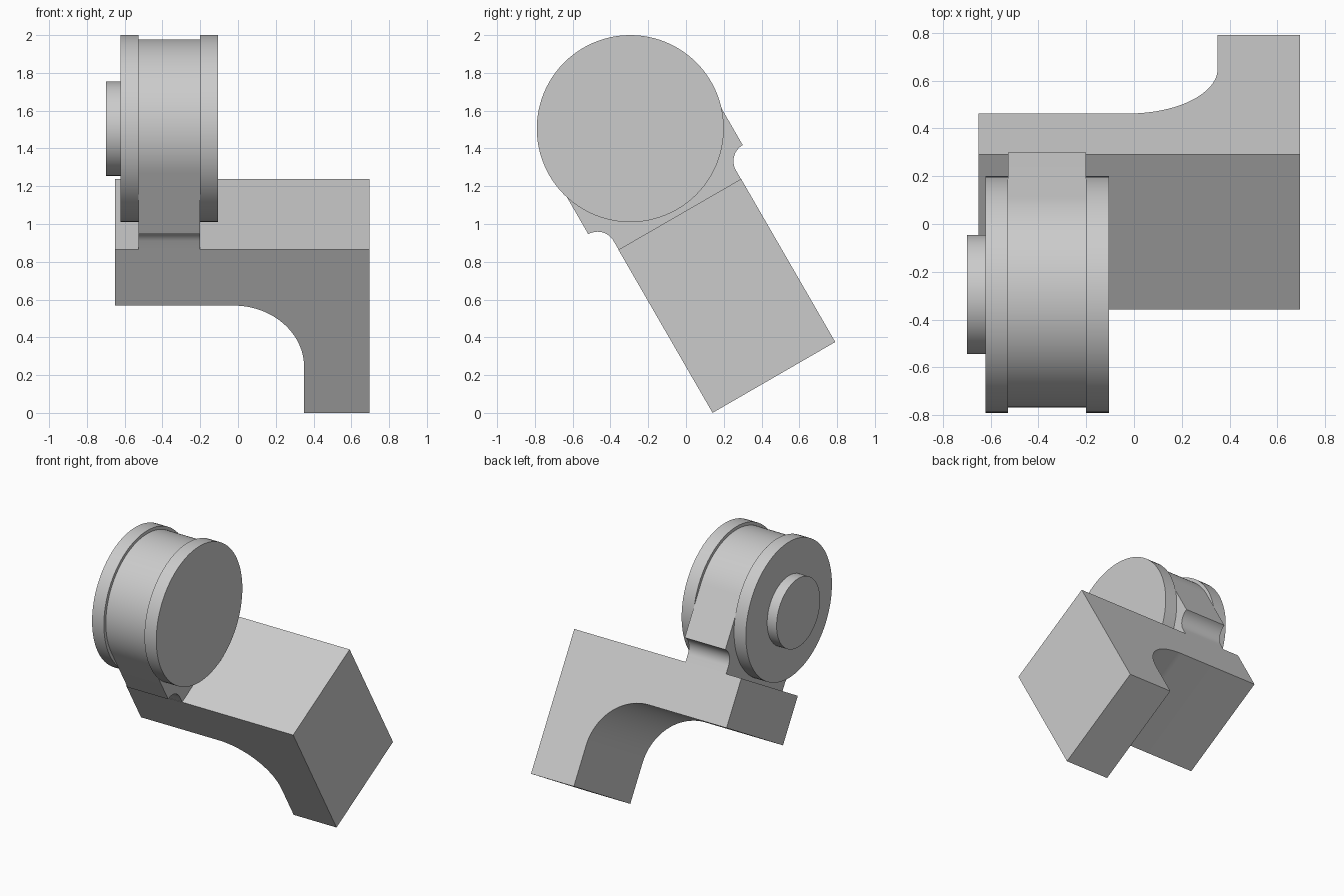
import bpy, bmesh
from math import sin, cos, radians
from mathutils import Matrix, Vector

if "Cube" in bpy.data.objects:
    bpy.data.objects.remove(bpy.data.objects["Cube"], do_unlink=True)

grey = bpy.data.materials.new("plain grey")
grey.use_nodes = True
grey.diffuse_color = (0.6, 0.6, 0.6, 1)
grey.node_tree.nodes["Principled BSDF"].inputs["Base Color"].default_value = (0.6, 0.6, 0.6, 1)

# The whole part leans 30 degrees; its local origin is the wheel centre
TILT = Matrix.Translation((0, -0.295, 1.505)) @ Matrix.Rotation(radians(30), 4, 'X')


def arc(cx, cy, r, start, end, n=24):
    angles = [radians(start + (end - start) * i / n) for i in range(n + 1)]
    return [(cx + r * cos(a), cy + r * sin(a)) for a in angles]


def prism(name, profile, along, a, b):
    """Extrude a 2D profile along local x (profile y,z) or local y (profile x,z)."""
    bm = bmesh.new()
    if along == 'X':
        pts, move = [(a, p, q) for p, q in profile], Vector((b - a, 0, 0))
    else:
        pts, move = [(p, a, q) for p, q in profile], Vector((0, b - a, 0))
    face = bm.faces.new([bm.verts.new(p) for p in pts])
    new = bmesh.ops.extrude_face_region(bm, geom=[face], use_keep_orig=True)["geom"]
    bmesh.ops.translate(bm, vec=move, verts=[v for v in new if isinstance(v, bmesh.types.BMVert)])
    bmesh.ops.recalc_face_normals(bm, faces=bm.faces)
    mesh = bpy.data.meshes.new(name)
    bm.to_mesh(mesh)
    bm.free()
    mesh.materials.append(grey)
    obj = bpy.data.objects.new(name, mesh)
    bpy.context.collection.objects.link(obj)
    obj.matrix_world = TILT
    bpy.ops.object.select_all(action='DESELECT')
    obj.select_set(True)
    bpy.context.view_layer.objects.active = obj
    bpy.ops.object.shade_smooth_by_angle(angle=radians(30))
    return obj


def disc(name, r, a, b):
    return prism(name, arc(0, 0, r, 0, 360, 96)[:-1], 'X', a, b)


# L-shaped block with a rounded inner corner
TOP, BOTTOM, HALF = -0.524, -1.521, 0.375
block = [(-0.65, TOP), (-0.65, -0.865)] + arc(-0.025, -1.24, 0.375, 90, 0)
block += [(0.35, BOTTOM), (0.695, BOTTOM), (0.695, TOP)]
prism("bracket_block", block, 'Y', -HALF, HALF)

# Round hub flowing into straight cheeks, then a filleted neck on the block
R = 0.472
side = arc(R, -0.471, 0.098, 90, 180, 12) + [(0.374, TOP)]
hub = arc(0, 0, R, 0, 180, 64) + [(-y, z) for y, z in side] + side[::-1]
prism("hub_and_neck", hub, 'X', -0.527, -0.2)

# Side flanges and the small outer boss
disc("right_flange", 0.495, -0.622, -0.527)
disc("left_flange", 0.495, -0.2, -0.105)
disc("outer_boss", 0.25, -0.698, -0.622)
